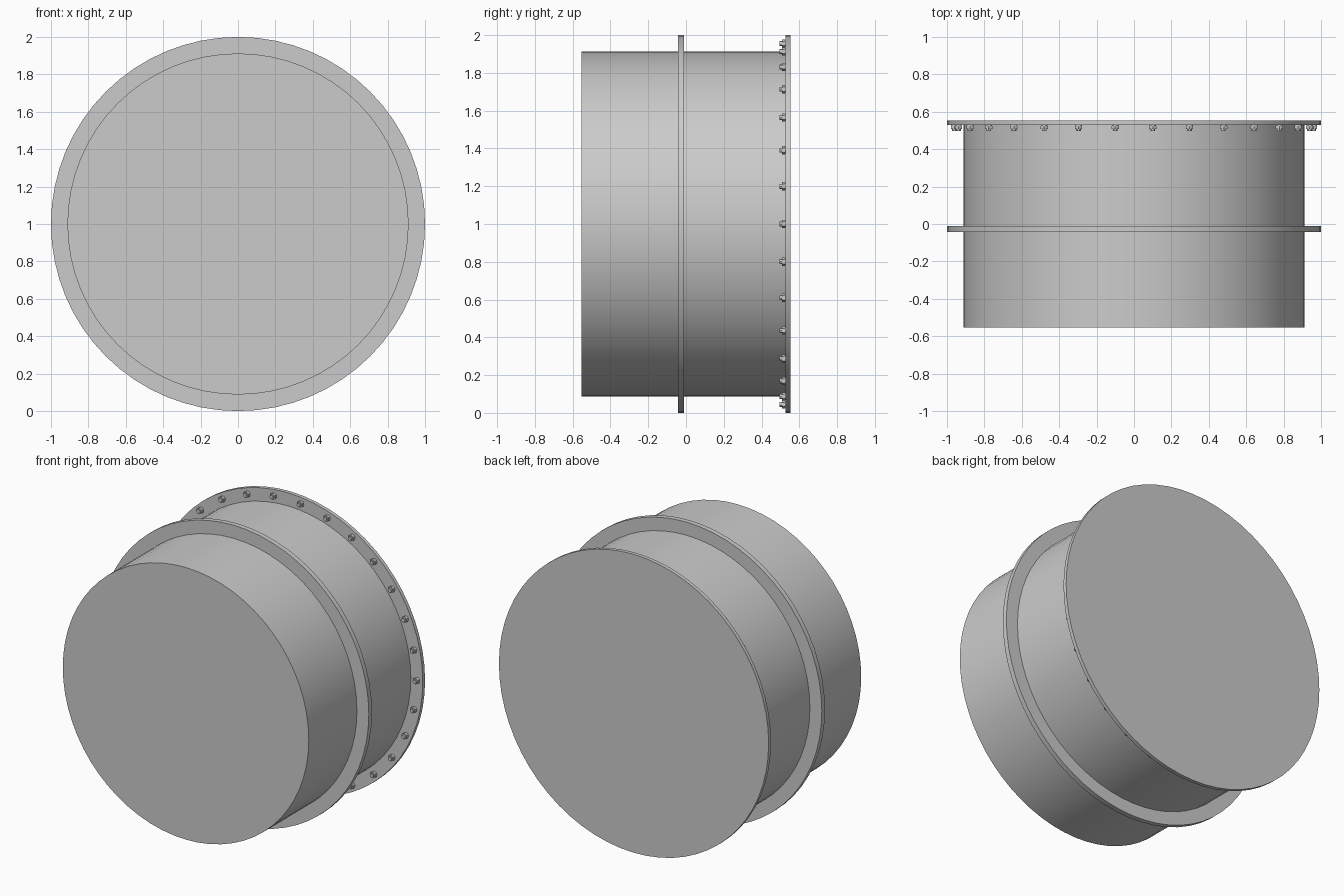
import bpy, bmesh, math
from mathutils import Matrix, Vector

if "Cube" in bpy.data.objects:
    bpy.data.objects.remove(bpy.data.objects["Cube"])

grey = bpy.data.materials.new("plain_grey")
grey.diffuse_color = (0.6, 0.6, 0.6, 1)
grey.use_nodes = True
grey.node_tree.nodes["Principled BSDF"].inputs["Base Color"].default_value = grey.diffuse_color


def add_disc(bm, x, z, y0, y1, radius, sides):
    """Closed cylinder lying along y, from y0 to y1."""
    mat = Matrix.Translation(Vector((x, (y0 + y1) / 2, z))) @ Matrix.Rotation(math.pi / 2, 4, 'X')
    bmesh.ops.create_cone(bm, cap_ends=True, segments=sides, radius1=radius,
                          radius2=radius, depth=y1 - y0, matrix=mat)


def finish(name, bm, smooth=True):
    mesh = bpy.data.meshes.new(name)
    bm.to_mesh(mesh)
    bm.free()
    mesh.materials.append(grey)
    ob = bpy.data.objects.new(name, mesh)
    bpy.context.collection.objects.link(ob)
    if smooth:
        bpy.ops.object.select_all(action='DESELECT')
        ob.select_set(True)
        bpy.context.view_layer.objects.active = ob
        bpy.ops.object.shade_smooth_by_angle(angle=math.radians(30))
    return ob


# Drum and its two flanges: name, start, end, radius
for name, y0, y1, r in (("drum_body", -0.553, 0.54, 0.912),
                        ("middle_flange", -0.043, -0.01, 1.0),
                        ("rear_flange", 0.528, 0.553, 1.0)):
    bm = bmesh.new()
    add_disc(bm, 0, 1, y0, y1, r, 64)
    finish(name, bm)

# Ring of bolts on the front of the rear flange: washer, hex nut and stud end
bm = bmesh.new()
for i in range(30):
    a = math.radians(12 * i)
    x, z = 0.96 * math.cos(a), 1 + 0.96 * math.sin(a)
    add_disc(bm, x, z, 0.522, 0.530, 0.018, 12)
    add_disc(bm, x, z, 0.507, 0.523, 0.022, 6)
    add_disc(bm, x, z, 0.496, 0.508, 0.013, 12)
finish("flange_bolts", bm)
